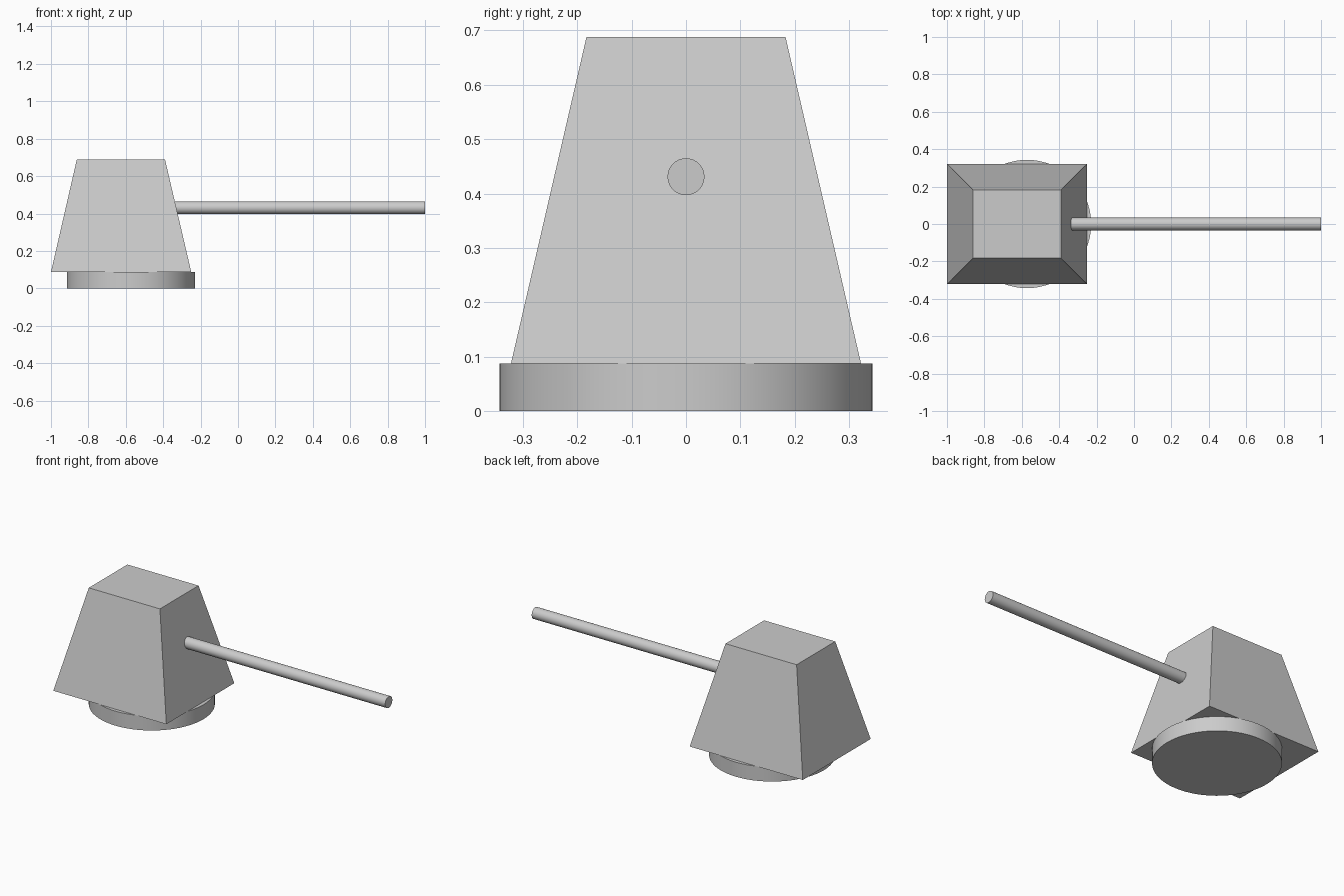
import bpy, bmesh
from math import pi

if "Cube" in bpy.data.objects:
    bpy.data.objects.remove(bpy.data.objects["Cube"])


def cylinder(name, radius, depth, location, sides, rotation=(0, 0, 0)):
    bpy.ops.mesh.primitive_cylinder_add(vertices=sides, radius=radius, depth=depth,
                                        location=location, rotation=rotation)
    obj = bpy.context.object
    obj.name = name
    bpy.ops.object.shade_smooth_by_angle()
    return obj


def frustum(name, bottom, top):
    # each end: (x min, x max, half width, z)
    bm = bmesh.new()
    rings = []
    for x0, x1, w, z in (bottom, top):
        rings.append([bm.verts.new(p) for p in
                      ((x0, -w, z), (x1, -w, z), (x1, w, z), (x0, w, z))])
    low, high = rings
    bm.faces.new(low[::-1])
    bm.faces.new(high)
    for i in range(4):
        j = (i + 1) % 4
        bm.faces.new((low[i], low[j], high[j], high[i]))
    mesh = bpy.data.meshes.new(name)
    bm.to_mesh(mesh)
    bm.free()
    obj = bpy.data.objects.new(name, mesh)
    bpy.context.collection.objects.link(obj)
    return obj


# Round turntable under the turret
cylinder("turret_base", 0.343, 0.087, (-0.572, 0, 0.0435), 64)

# Tapered turret housing
frustum("turret_housing", (-1.0, -0.25, 0.322, 0.087), (-0.862, -0.39, 0.183, 0.688))

# Gun barrel, its inner end sunk into the sloping front face
start, end = -0.36, 1.0
cylinder("barrel", 0.034, end - start, ((start + end) / 2, 0, 0.431), 32, (0, pi / 2, 0))
